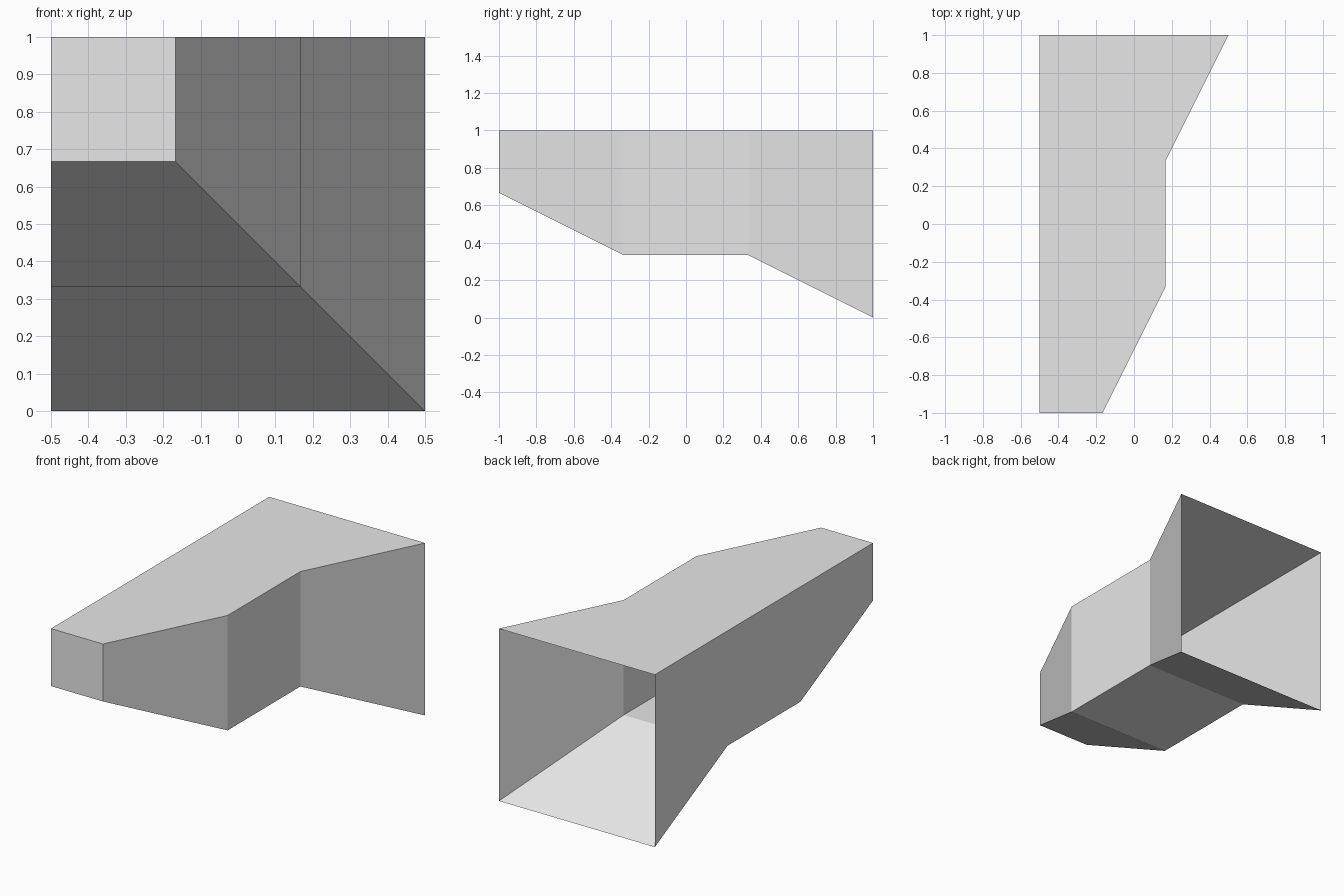
import bpy
import bmesh

if "Cube" in bpy.data.objects:
    bpy.data.objects.remove(bpy.data.objects["Cube"])

# One plain grey for the whole shell
grey = bpy.data.materials.new("light grey")
grey.diffuse_color = (0.8, 0.8, 0.8, 1.0)
grey.use_nodes = True
grey.node_tree.nodes["Principled BSDF"].inputs["Base Color"].default_value = grey.diffuse_color

LEFT, TOP = -0.5, 1.0
# (y, side length) of each square section, front to back
SECTIONS = [(-1, 1 / 3), (-1 / 3, 2 / 3), (1 / 3, 2 / 3), (1, 1)]

bm = bmesh.new()

# Square rings sharing the top left edge: top left, top right, bottom right, bottom left
rings = []
for y, s in SECTIONS:
    corners = [(LEFT, TOP), (LEFT + s, TOP), (LEFT + s, TOP - s), (LEFT, TOP - s)]
    rings.append([bm.verts.new((x, y, z)) for x, z in corners])

# Closed front end; the back end stays open
bm.faces.new(rings[0])

# Stepped right wall and floor
for a, b in zip(rings, rings[1:]):
    for i in (1, 2):
        bm.faces.new((a[i], b[i], b[i + 1], a[i + 1]))

# Flat top and left wall, each a single outline
bm.faces.new([rings[0][0], rings[3][0]] + [r[1] for r in reversed(rings)])
bm.faces.new([rings[0][0], rings[3][0]] + [r[3] for r in reversed(rings)])

bmesh.ops.recalc_face_normals(bm, faces=bm.faces[:])

mesh = bpy.data.meshes.new("stepped_duct")
bm.to_mesh(mesh)
bm.free()
mesh.materials.append(grey)
duct = bpy.data.objects.new("stepped_duct", mesh)
bpy.context.collection.objects.link(duct)
